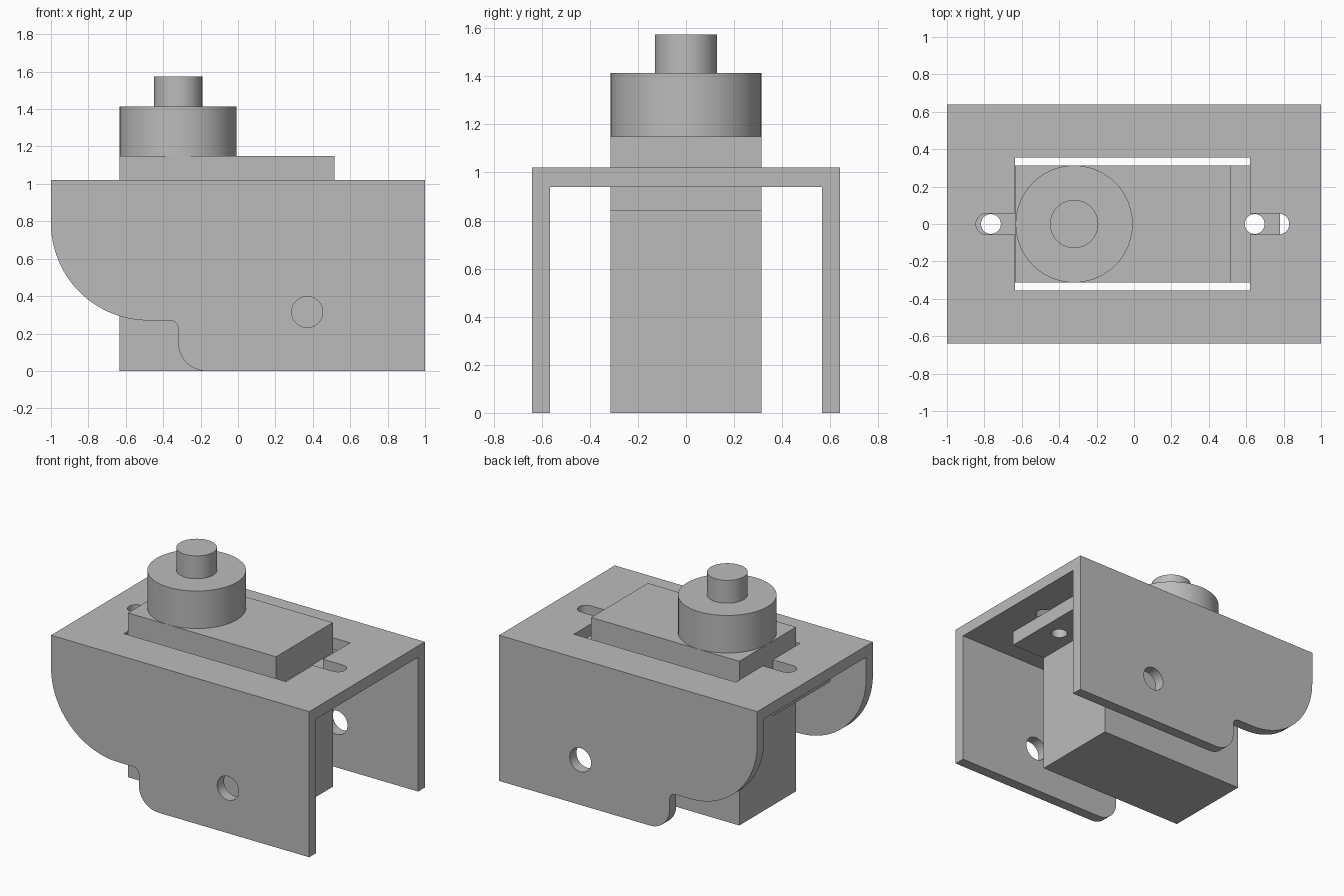
import bpy, bmesh
from math import sin, cos, radians
from mathutils import Vector

cube = bpy.data.objects.get("Cube")
if cube:
    bpy.data.objects.remove(cube, do_unlink=True)

grey = bpy.data.materials.new("plain grey")
grey.use_nodes = True
grey.diffuse_color = (0.5, 0.5, 0.5, 1)
grey.node_tree.nodes["Principled BSDF"].inputs["Base Color"].default_value = (0.5, 0.5, 0.5, 1)


def arc(cx, cy, r, start, end, steps=16):
    """Points along an arc, angles in degrees."""
    angles = [radians(start + (end - start) * i / steps) for i in range(steps + 1)]
    return [(cx + r * cos(a), cy + r * sin(a)) for a in angles]


def circle(cx, cy, r):
    return arc(cx, cy, r, 0, 360, 64)[:-1]


def rect(x0, x1, y0, y1):
    return [(x0, y0), (x1, y0), (x1, y1), (x0, y1)]


def prism(name, outline, low, high, axis="z"):
    """Extrude an outline along z (outline in xy) or y (outline in xz)."""
    bm = bmesh.new()
    along_z = axis == "z"
    verts = [bm.verts.new((a, b, low) if along_z else (a, low, b)) for a, b in outline]
    face = bm.faces.new(verts)
    result = bmesh.ops.extrude_face_region(bm, geom=[face])
    moved = [v for v in result["geom"] if isinstance(v, bmesh.types.BMVert)]
    step = high - low
    bmesh.ops.translate(bm, verts=moved, vec=Vector((0, 0, step) if along_z else (0, step, 0)))
    bmesh.ops.recalc_face_normals(bm, faces=bm.faces)
    mesh = bpy.data.meshes.new(name)
    bm.to_mesh(mesh)
    bm.free()
    mesh.materials.append(grey)
    obj = bpy.data.objects.new(name, mesh)
    bpy.context.collection.objects.link(obj)
    return obj


def cut(obj, cutters):
    """Subtract the cutters, bake the result and remove the cutters."""
    for cutter in cutters:
        mod = obj.modifiers.new("cut", "BOOLEAN")
        mod.operation, mod.solver, mod.object = "DIFFERENCE", "EXACT", cutter
    graph = bpy.context.evaluated_depsgraph_get()
    obj.data = bpy.data.meshes.new_from_object(obj.evaluated_get(graph))
    obj.modifiers.clear()
    for cutter in cutters:
        bpy.data.objects.remove(cutter, do_unlink=True)


# Bracket: side profile with rounded corner and notch, hollowed into a channel
profile = [(1, 0), (1, 1.02), (-1, 1.02)]
profile += arc(-0.48, 0.79, 0.52, 180, 270, 24)
profile += arc(-0.365, 0.225, 0.045, 90, 0, 8)
profile += arc(-0.17, 0.15, 0.15, 180, 270)
bracket = prism("bracket", profile, -0.64, 0.64, "y")

# Opening in the top plate, with a rounded slot at each end
left, right, side, slot = -0.635, 0.62, 0.355, 0.056
opening = [(left, -side), (right, -side)]
opening += [(right, -slot)] + arc(0.774, 0, slot, -90, 90) + [(right, slot)]
opening += [(right, side), (left, side)]
opening += [(left, slot)] + arc(-0.789, 0, slot, 90, 270) + [(left, -slot)]

cut(bracket, [
    prism("channel_cutter", rect(-1.2, 1.2, -0.2, 0.94), -0.565, 0.565, "y"),
    prism("pivot_cutter", circle(0.37, 0.315, 0.083), -1, 1, "y"),
    prism("opening_cutter", opening, 0.8, 1.2),
])

# Motor housing and its mounting flange under the top plate
half = 0.314
housing = prism("motor_housing", rect(-0.633, 0.515, -half, half), 0, 1.15)
flange = prism("mounting_flange", rect(-0.9, 0.78, -half, half), 0.84, 0.94)
cut(flange, [prism("screw_cutter", circle(x, 0, 0.053), 0.7, 1.1) for x in (-0.765, 0.645)])

# Output drum and shaft
drum = prism("output_drum", circle(-0.32, 0, 0.313), 1.15, 1.413)
shaft = prism("output_shaft", circle(-0.32, 0, 0.129), 1.413, 1.573)

# Smooth the curved walls, keep the edges sharp
bpy.ops.object.select_all(action="DESELECT")
for obj in (bracket, housing, flange, drum, shaft):
    obj.select_set(True)
bpy.context.view_layer.objects.active = bracket
bpy.ops.object.shade_smooth_by_angle(angle=radians(30))
